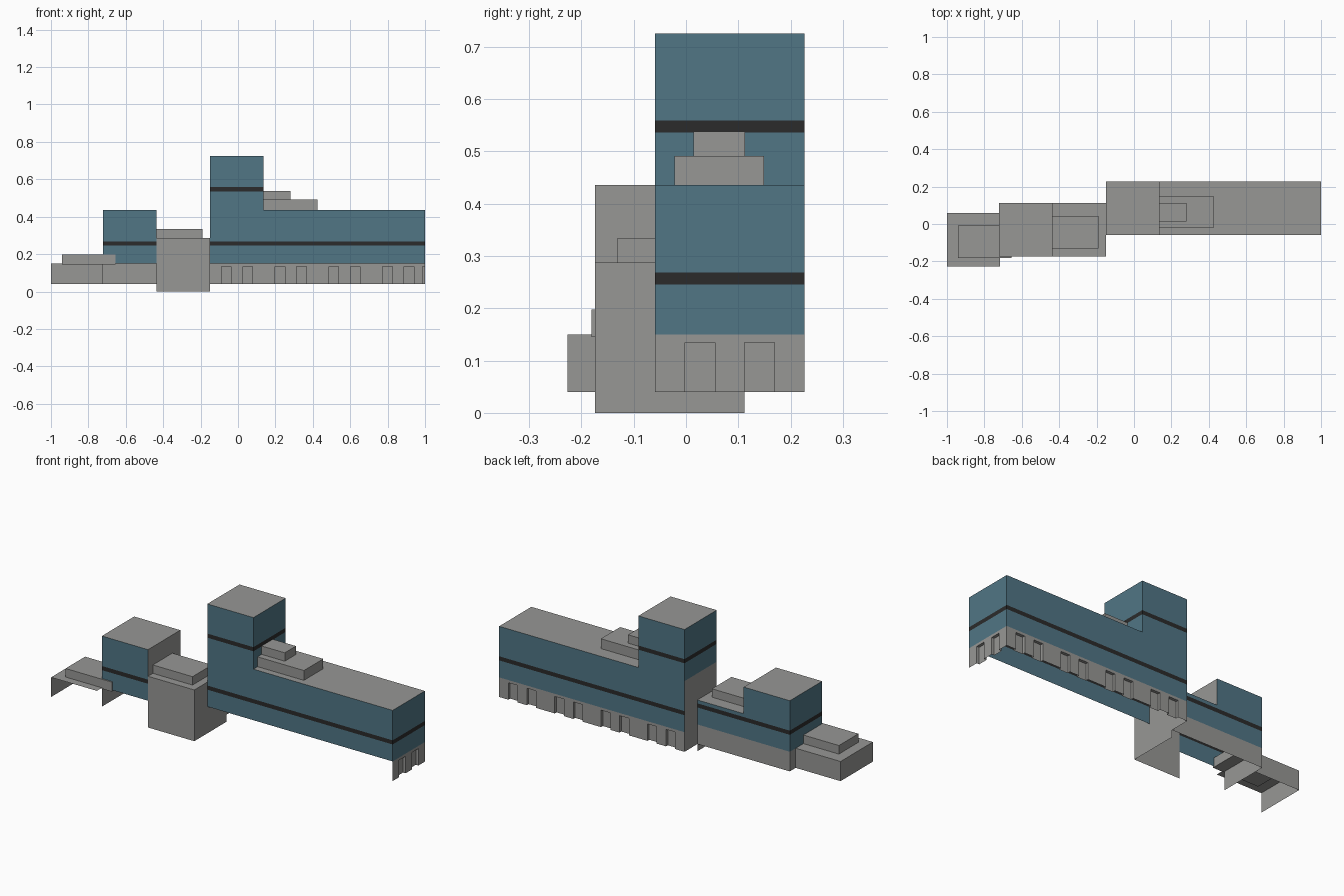
import bpy

if "Cube" in bpy.data.objects:
    bpy.data.objects.remove(bpy.data.objects["Cube"])

def material(name, rgb):
    m = bpy.data.materials.new(name)
    m.diffuse_color = (*rgb, 1)
    m.use_nodes = True
    m.node_tree.nodes["Principled BSDF"].inputs["Base Color"].default_value = m.diffuse_color
    return m

GREY = material("concrete grey", (0.31, 0.31, 0.30))
BLUE = material("blue cladding", (0.082, 0.18, 0.235))
DARK = material("dark window band", (0.024, 0.024, 0.024))
MATS = [GREY, BLUE, DARK]

# grid lines of the plan and heights
XA, XB, XC, XD, XE = -1.0, -0.722, -0.436, -0.149, 0.137
BASE, Z1, ZM, Z2, Z3 = 0.04, 0.15, 0.287, 0.436, 0.725
LY0, LY1 = -0.226, 0.06      # left annex depth
MY0, MY1 = -0.174, 0.112     # middle block depth
RY0, RY1 = -0.059, 0.226     # long wing depth


def mesh(name, quads):
    """quads: list of (four points, material)"""
    verts, faces = [], []
    for pts, _ in quads:
        faces.append(range(len(verts), len(verts) + 4))
        verts += pts
    me = bpy.data.meshes.new(name)
    me.from_pydata(verts, [], [list(f) for f in faces])
    for m in MATS:
        me.materials.append(m)
    for poly, (_, m) in zip(me.polygons, quads):
        poly.material_index = MATS.index(m)
    ob = bpy.data.objects.new(name, me)
    bpy.context.collection.objects.link(ob)


def wall(path, layers):
    """Upright wall along a plan path; the outside is on the right hand."""
    out = []
    for (ax, ay), (bx, by) in zip(path, path[1:]):
        for z0, z1, m in layers:
            out.append(([(ax, ay, z0), (bx, by, z0), (bx, by, z1), (ax, ay, z1)], m))
    return out


def slab(x0, x1, y0, y1, z):
    return [([(x0, y0, z), (x1, y0, z), (x1, y1, z), (x0, y1, z)], GREY)]


def banded(z0, z1, off=0.095):
    """Blue storey with one dark window band"""
    return [(z0, z0 + off, BLUE), (z0 + off, z0 + off + 0.023, DARK),
            (z0 + off + 0.023, z1, BLUE)]


def box(name, x0, x1, y0, y1, z0, z1):
    path = [(x0, y0), (x1, y0), (x1, y1), (x0, y1), (x0, y0)]
    mesh(name, wall(path, [(z0, z1, GREY)]) + slab(x0, x1, y0, y1, z1)
         + [(slab(x0, x1, y0, y1, z0)[0][0][::-1], GREY)])


def door_wall(name, start, direction, inward, length, cells):
    """Podium wall with a pair of open-bottomed recesses in every cell"""
    def at(t, d=0):
        return tuple(start[i] + direction[i] * t + inward[i] * d for i in (0, 1))
    top, depth, step = 0.135, 0.016, length / cells / 5
    path, caps = [at(0)], []
    for c in range(cells):
        for k in (1, 3):
            t0, t1 = (c * 5 + k) * step, (c * 5 + k + 1) * step
            pts = [at(t0), at(t0, depth), at(t1, depth), at(t1)]
            path += pts
            caps.append(([(*p, top) for p in pts], GREY))
    path.append(at(length))
    mesh(name, wall(path, [(BASE, top, GREY)]) + caps
         + wall([at(0), at(length)], [(top, Z1, GREY)]))


# left annex: roof, back and left walls, open at the front
mesh("annex", wall([(XB, LY1), (XA, LY1), (XA, LY0)], [(BASE, Z1, GREY)])
     + slab(XA, XB + 0.005, LY0, LY1, Z1))
box("annex_roof_unit", -0.942, -0.655, -0.181, -0.008, 0.145, 0.198)

# middle block: podium, tall blue cell, low cell with a grey front
mesh("middle_podium", wall([(XD, MY1), (XB, MY1), (XB, MY0)], [(BASE, Z1, GREY)]))
mesh("middle_tall_cell",
     wall([(XC, MY1), (XB, MY1), (XB, MY0), (XC, MY0)], banded(Z1, Z2))
     + wall([(XC, MY0), (XC, MY1)], [(ZM, Z2, GREY)])
     + slab(XB, XC, MY0, MY1, Z2))
mesh("middle_low_cell",
     wall([(XD, MY1), (XC, MY1)], banded(Z1, ZM))
     + wall([(XC, MY0), (XD, MY0), (XD, MY1)], [(0, ZM, GREY)])
     + slab(XC, XD, MY0, MY1, ZM))
box("middle_roof_unit", -0.477, -0.19, -0.131, 0.042, 0.283, 0.334)

# long wing: blue storey, grey end wall, podium with doors
mesh("long_wing",
     wall([(XD, RY0), (1, RY0), (1, RY1), (XD, RY1)], banded(Z1, Z2))
     + wall([(XD, RY1), (XD, RY0)], [(BASE, Z2, GREY)])
     + slab(XE, 1, RY0, RY1, Z2))
door_wall("podium_end_wall", (1, RY0), (0, 1), (-1, 0), RY1 - RY0, 1)
door_wall("podium_back_wall", (1, RY1), (-1, 0), (0, -1), 1 - XD, 4)

# tower on the wing
mesh("tower",
     wall([(XD, RY0), (XE, RY0), (XE, RY1), (XD, RY1), (XD, RY0)], banded(Z2, Z3, 0.1))
     + slab(XD, XE, RY0, RY1, Z3))
box("wing_roof_unit", XE, 0.424, -0.022, 0.149, 0.432, 0.491)
box("wing_roof_unit_top", XE, 0.28, 0.014, 0.113, 0.488, 0.538)
